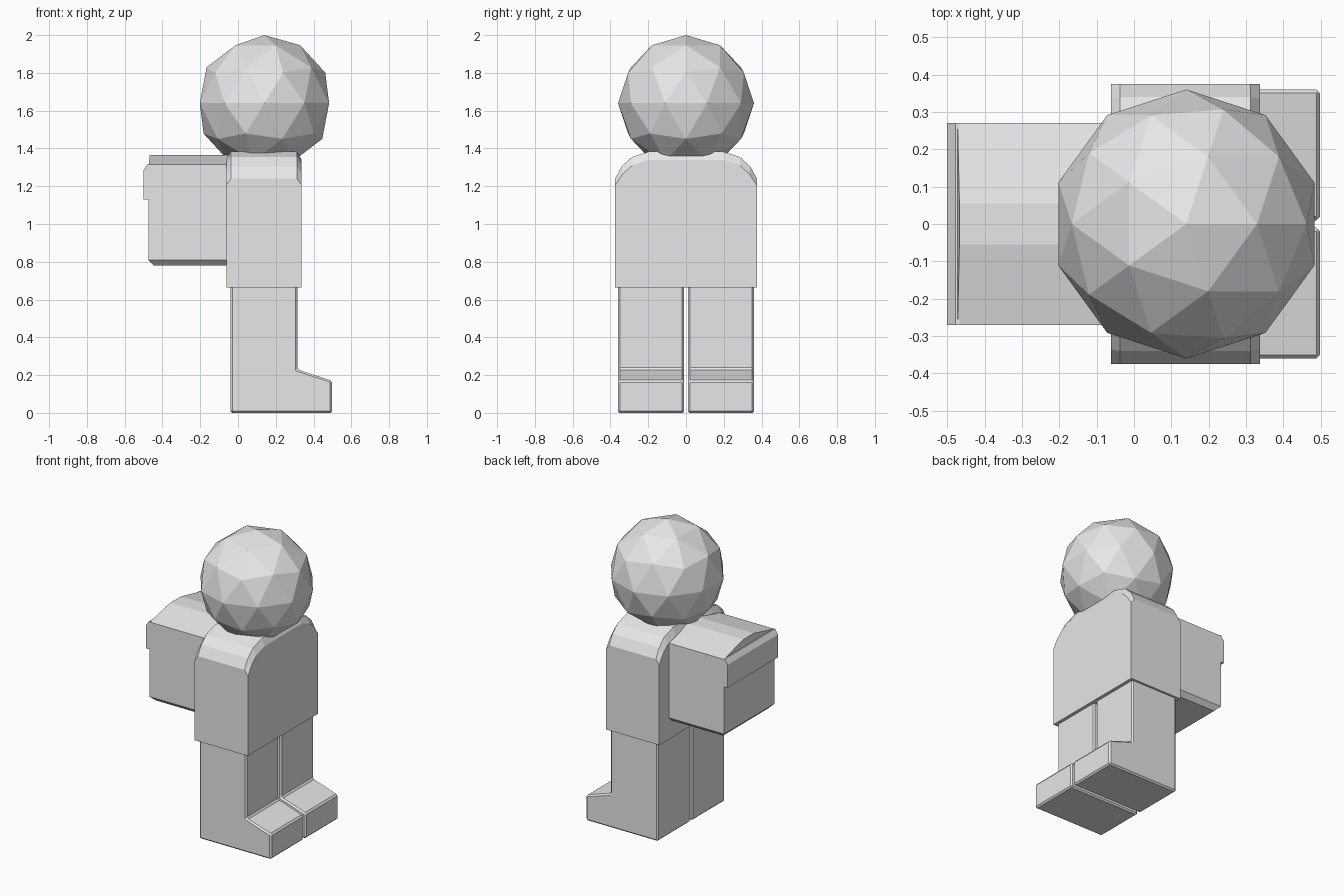
import bpy
import bmesh

cube = bpy.data.objects.get("Cube")
if cube:
    bpy.data.objects.remove(cube, do_unlink=True)

grey = bpy.data.materials.new("light grey")
grey.use_nodes = True
grey.diffuse_color = (0.8, 0.8, 0.8, 1)
bsdf = next(n for n in grey.node_tree.nodes if n.type == "BSDF_PRINCIPLED")
bsdf.inputs["Base Color"].default_value = (0.8, 0.8, 0.8, 1)


def add_object(name, bm):
    bmesh.ops.recalc_face_normals(bm, faces=bm.faces)
    mesh = bpy.data.meshes.new(name)
    bm.to_mesh(mesh)
    bm.free()
    mesh.materials.append(grey)
    obj = bpy.data.objects.new(name, mesh)
    bpy.context.collection.objects.link(obj)
    return obj


def loft(name, sections):
    """Skin matching rings of points and cap both ends."""
    bm = bmesh.new()
    rings = [[bm.verts.new(p) for p in ring] for ring in sections]
    for a, b in zip(rings, rings[1:]):
        for i in range(len(a)):
            j = (i + 1) % len(a)
            bm.faces.new((a[i], a[j], b[j], b[i]))
    bm.faces.new(rings[0])
    bm.faces.new(rings[-1])
    return add_object(name, bm)


def mirrored(half):
    """Complete a right-hand (y, z) profile across y = 0."""
    return half + [(-y, z) for y, z in reversed(half)]


def along_x(profile, x):
    return [(x, y, z) for y, z in profile]


def along_y(profile, y):
    return [(x, y, z) for x, z in profile]


def rect(x0, x1, y, z):
    return [(x0, -y, z), (x1, -y, z), (x1, y, z), (x0, y, z)]


# Torso: rounded shoulders with a chamfered rim front and back
outer = mirrored([(0.375, 0.665), (0.375, 1.24), (0.34, 1.305),
                  (0.285, 1.355), (0.19, 1.385)])
inner = mirrored([(0.375, 0.665), (0.375, 1.205), (0.335, 1.265),
                  (0.285, 1.31), (0.2, 1.34)])
loft("torso", [along_x(inner, -0.062), along_x(outer, -0.037),
               along_x(outer, 0.312), along_x(inner, 0.337)])

# Head: faceted ball
bm = bmesh.new()
bmesh.ops.create_icosphere(bm, subdivisions=2, radius=0.36)
bmesh.ops.translate(bm, verts=bm.verts, vec=(0.14, 0, 1.64))
add_object("head", bm)

# Legs with wedge-shaped feet
leg_profile = [(-0.04, 0), (0.498, 0), (0.498, 0.17), (0.315, 0.23),
               (0.315, 0.68), (-0.04, 0.68)]
for side, s in (("left", 1), ("right", -1)):
    leg = loft(side + "_leg", [along_y(leg_profile, s * 0.01),
                               along_y(leg_profile, s * 0.36)])
    bevel = leg.modifiers.new("edge_bevel", "BEVEL")
    bevel.width = 0.01
    bevel.segments = 1
    bevel.limit_method = "ANGLE"

# Backpack box with a chamfered base
loft("backpack_box", [rect(-0.445, -0.05, 0.24, 0.78),
                      rect(-0.475, -0.05, 0.27, 0.81),
                      rect(-0.475, -0.05, 0.27, 1.29)])

# Domed lid, its back end leaning slightly inward
lid = mirrored([(0.27, 1.285), (0.27, 1.315), (0.055, 1.365)])
lid_back = [(-0.475 + 0.1 * (z - 1.285), y, z) for y, z in lid]
loft("backpack_lid", [lid_back, along_x(lid, -0.05)])

# Flap folding over the back of the box
flap = [(-0.5, 1.13), (-0.5, 1.285), (-0.478, 1.318),
        (-0.467, 1.318), (-0.467, 1.13)]
loft("backpack_flap", [along_y(flap, -0.27), along_y(flap, 0.27)])
